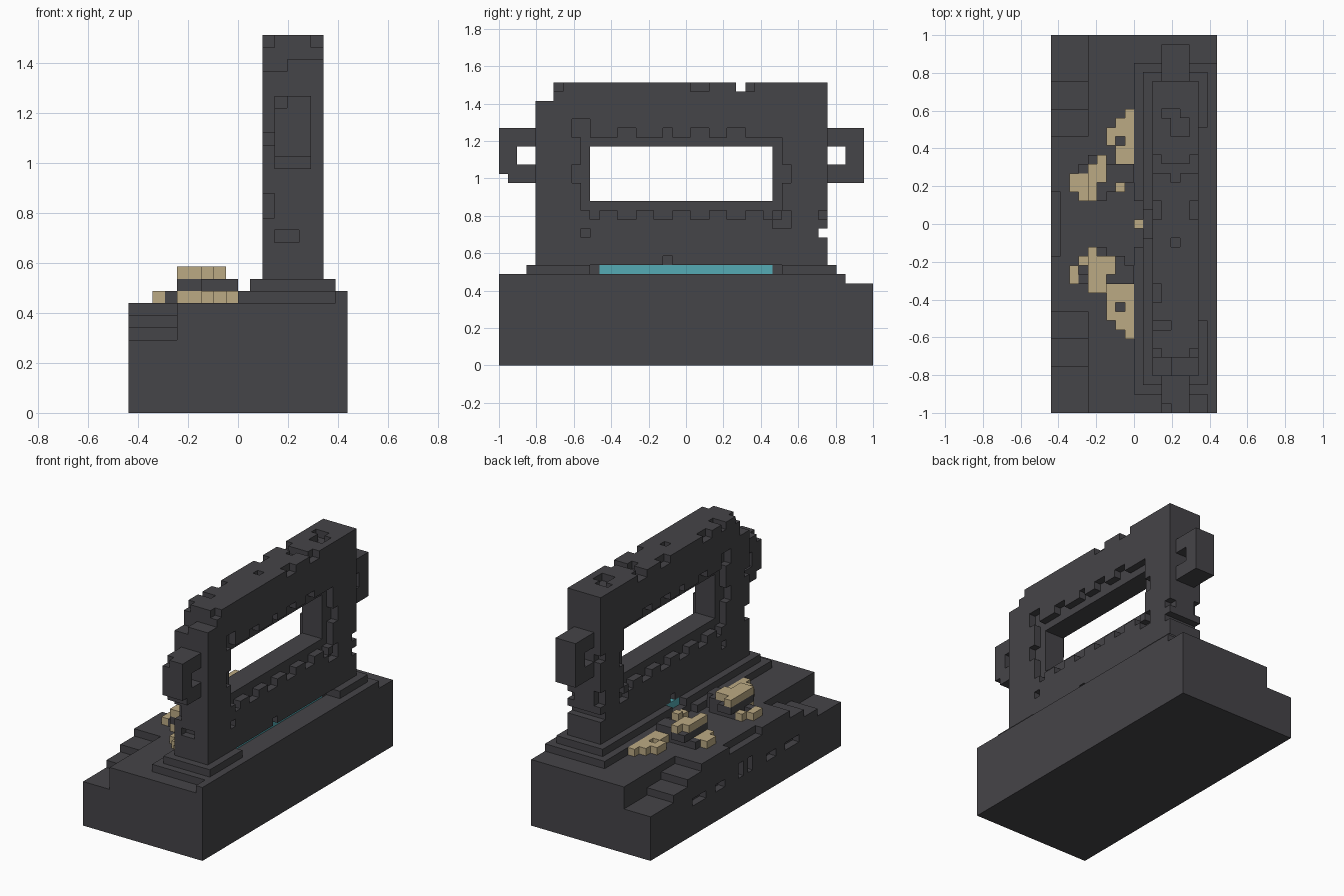
import bpy
import bmesh
from mathutils import Vector

U = 2 / 41                      # size of one block
NX, NY = 18, 41                 # footprint in blocks

cube = bpy.data.objects.get("Cube")
if cube:
    bpy.data.objects.remove(cube, do_unlink=True)


def material(name, rgb):
    mat = bpy.data.materials.new(name)
    mat.use_nodes = True
    color = (*rgb, 1)
    mat.diffuse_color = color
    mat.node_tree.nodes["Principled BSDF"].inputs["Base Color"].default_value = color
    return mat


STONE = material("dark stone", (0.060, 0.058, 0.065))
BONE = material("pale sand", (0.50, 0.40, 0.23))
GLOW = material("teal", (0.09, 0.41, 0.46))


def box(i, j, k):
    """Block cells between (start, end) pairs on each axis."""
    return {(a, b, c) for a in range(*i) for b in range(*j) for c in range(*k)}


def flip(cells):
    """Mirror cells along y."""
    return {(a, NY - 1 - b, c) for a, b, c in cells}


def build(name, cells, mat):
    """Skin the outside of a set of blocks."""
    bm = bmesh.new()
    verts = {}

    def corner(p):
        if p not in verts:
            verts[p] = bm.verts.new(((p[0] - NX / 2) * U, (p[1] - NY / 2) * U, p[2] * U))
        return verts[p]

    for cell in cells:
        for axis in range(3):
            for side in (0, 1):
                near = list(cell)
                near[axis] += 2 * side - 1
                if tuple(near) in cells:
                    continue
                ring = []
                for s, t in ((0, 0), (1, 0), (1, 1), (0, 1)):
                    p = list(cell)
                    p[axis] += side
                    p[(axis + 1) % 3] += s
                    p[(axis + 2) % 3] += t
                    ring.append(corner(tuple(p)))
                bm.faces.new(ring if side else ring[::-1])
    mesh = bpy.data.meshes.new(name)
    bm.to_mesh(mesh)
    bm.free()
    mesh.materials.append(mat)
    obj = bpy.data.objects.new(name, mesh)
    bpy.context.collection.objects.link(obj)


# Base with stairs at both ends of the left-hand edge
base = box((0, NX), (0, NY), (0, 9))
for step, end in enumerate((5, 8, 11)):
    cut = box((0, 4), (0, end), (6 + step, 9))
    base -= cut | flip(cut)
base -= box((0, 1), (17, 24), (8, 9))

# Slots carved in the stair side
for j, k in (((9, 12), (4, 5)), ((14, 16), (4, 5)), ((19, 20), (4, 6))):
    cut = box((0, 1), j, k)
    base -= cut | flip(cut)
build("base", base, STONE)

# Stepped plinth under the wall
plinth = box((9, 17), (2, 38), (9, 10)) | box((17, 18), (0, 38), (9, 10))
plinth |= box((10, 17), (3, 37), (10, 11))
plinth -= box((15, 17), (10, 31), (10, 11))
plinth -= box((9, 10), (18, 23), (9, 10))
plinth -= box((10, 11), (19, 22), (10, 11))
plinth -= box((11, 15), (11, 30), (10, 11))
build("plinth", plinth, STONE)
build("glowing_strip", box((11, 15), (11, 30), (10, 11)), GLOW)

# Wall with a long window
wall = box((11, 16), (4, 36), (11, 31))
wall -= box((11, 16), (10, 30), (18, 24))
FACES = ((11, 12), (15, 16))
for i in FACES:
    wall -= box(i, (9, 31), (17, 25))                       # window frame recess
    for j in ((13, 15), (18, 19), (21, 23), (25, 27)):      # notches above
        wall -= box(i, j, (25, 26))
    for j in ((10, 11), (13, 15), (17, 19), (21, 23), (25, 27), (29, 30)):
        wall -= box(i, j, (16, 17))                         # notches below
    for j in ((8, 9), (31, 32)):
        wall -= box(i, j, (20, 22))                         # notches beside
    # weathered chips
    for j, k in (((8, 10), (25, 27)), ((31, 32), (15, 17)), ((30, 31), (15, 16)),
                 ((9, 10), (14, 15)), ((35, 36), (16, 17)),
                 ((21, 23), (30, 31)), ((6, 7), (30, 31)), ((27, 28), (30, 31))):
        wall -= box(i, j, k)
wall -= box((15, 16), (18, 19), (11, 12))
wall -= box((11, 12), (20, 21), (11, 12))

# Broken corners and end chips
wall -= box((11, 16), (4, 6), (29, 31))
wall -= box((11, 13), (4, 6), (28, 29))
wall -= box((11, 16), (26, 27), (30, 31))
wall -= box((11, 16), (35, 36), (14, 15))
for i, k in (((11, 12), (16, 18)), ((11, 12), (22, 23)), ((12, 14), (14, 15))):
    wall -= box(i, (4, 5), k) | box(i, (35, 36), k)
for i, j in (((12, 14), (32, 33)), ((13, 15), (30, 32)), ((13, 14), (25, 26)),
             ((11, 12), (12, 14)), ((11, 13), (9, 10)), ((13, 14), (18, 19))):
    wall -= box(i, j, (30, 31))
build("wall", wall, STONE)

# Looped handle on each end of the wall
front = box((12, 15), (0, 4), (20, 26)) - box((12, 15), (2, 4), (22, 24))
front -= box((12, 15), (0, 1), (20, 21)) | box((12, 13), (0, 1), (25, 26))
build("front_handle", front, STONE)
back = box((12, 15), (36, 40), (20, 26)) - box((12, 15), (36, 38), (22, 24))
build("back_handle", back, STONE)

# Pale fragments, low wings shared by both ends
wing = box((8, 9), (27, 33), (9, 10)) | box((7, 8), (27, 32), (9, 10))
wing |= box((6, 7), (29, 31), (9, 10))
wing -= box((7, 8), (29, 30), (9, 10))
low_back = wing | box((2, 3), (24, 26), (9, 10)) | box((3, 4), (23, 26), (9, 10))
low_front = flip(wing | box((6, 7), (27, 29), (9, 10)) | box((2, 3), (25, 27), (9, 10))
                 | box((3, 4), (24, 25), (9, 10)) | box((4, 6), (27, 28), (9, 10)))

# Raised caps resting on dark pedestals
cap_back = box((4, 5), (23, 27), (11, 12)) | box((5, 6), (25, 28), (11, 12))
cap_back |= box((7, 8), (24, 25), (11, 12))
cap_front = flip(box((4, 6), (24, 28), (11, 12)) | box((4, 5), (23, 24), (11, 12))
                 | box((6, 7), (24, 26), (11, 12)))
pedestal = box((4, 8), (24, 27), (9, 11)) | box((4, 6), (23, 28), (10, 11))
pedestal |= box((8, 9), (25, 27), (9, 11)) | box((3, 4), (26, 27), (9, 10))

for name, low, cap, block in (("back", low_back, cap_back, pedestal),
                              ("front", low_front, cap_front, flip(pedestal))):
    build(name + "_fragments", low | cap, BONE)
    build(name + "_pedestal", block - low, STONE)
build("centre_fragment", box((9, 10), (20, 21), (9, 10)), BONE)
